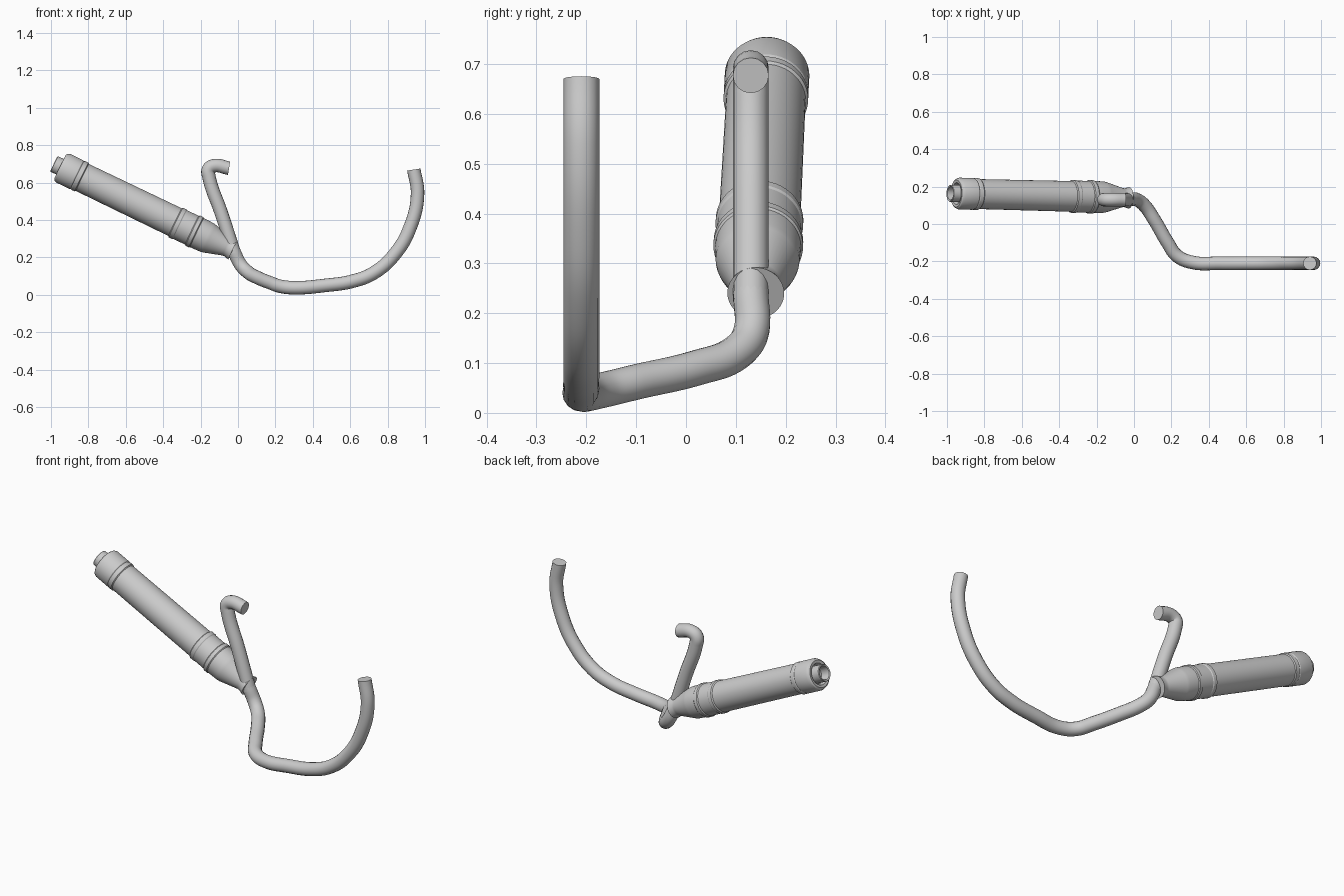
import bpy, bmesh, math
from mathutils import Vector

cube = bpy.data.objects.get("Cube")
if cube:
    bpy.data.objects.remove(cube, do_unlink=True)

metal = bpy.data.materials.new("light_grey_metal")
metal.use_nodes = True
GREY = (0.6, 0.6, 0.6, 1)
metal.diffuse_color = GREY
metal.node_tree.nodes["Principled BSDF"].inputs["Base Color"].default_value = GREY


def smooth(obj):
    bpy.ops.object.select_all(action='DESELECT')
    obj.select_set(True)
    bpy.context.view_layer.objects.active = obj
    bpy.ops.object.shade_smooth_by_angle(angle=math.radians(28))


def pipe(name, points, radius=0.036):
    """Round capped tube swept along a smooth path."""
    curve = bpy.data.curves.new(name, 'CURVE')
    curve.dimensions = '3D'
    curve.bevel_depth = radius
    curve.bevel_resolution = 6
    curve.resolution_u = 8
    curve.use_fill_caps = True
    spline = curve.splines.new('BEZIER')
    spline.bezier_points.add(len(points) - 1)
    for bp, co in zip(spline.bezier_points, points):
        bp.co = co
        bp.handle_left_type = bp.handle_right_type = 'AUTO'
    obj = bpy.data.objects.new(name, curve)
    bpy.context.collection.objects.link(obj)
    bpy.ops.object.select_all(action='DESELECT')
    obj.select_set(True)
    bpy.context.view_layer.objects.active = obj
    bpy.ops.object.convert(target='MESH')
    obj = bpy.context.object
    obj.data.materials.clear()
    obj.data.materials.append(metal)
    smooth(obj)


def lathe(name, profile, start, end, sides=48):
    """Revolve (distance, radius) pairs about the axis from start to end."""
    axis = (end - start).normalized()
    turn = axis.to_track_quat('Z', 'Y')
    bm = bmesh.new()
    rings = []
    for dist, r in profile:
        ring = []
        for i in range(sides):
            a = math.tau * i / sides
            ring.append(bm.verts.new(start + turn @ Vector((r * math.cos(a), r * math.sin(a), dist))))
        rings.append(ring)
    for a, b in zip(rings, rings[1:]):
        for i in range(sides):
            j = (i + 1) % sides
            bm.faces.new((a[i], a[j], b[j], b[i]))
    bm.faces.new(rings[0])
    bm.faces.new(rings[-1])
    bmesh.ops.recalc_face_normals(bm, faces=bm.faces)
    mesh = bpy.data.meshes.new(name)
    bm.to_mesh(mesh)
    bm.free()
    mesh.materials.append(metal)
    obj = bpy.data.objects.new(name, mesh)
    bpy.context.collection.objects.link(obj)
    smooth(obj)


# Front header: drops, sweeps back along the side, then crosses inward
pipe("front_header", [
    (0.94, -0.21, 0.67), (0.96, -0.21, 0.54), (0.92, -0.21, 0.36),
    (0.84, -0.21, 0.22), (0.73, -0.21, 0.12), (0.62, -0.21, 0.075),
    (0.46, -0.21, 0.05), (0.31, -0.205, 0.038), (0.23, -0.17, 0.045),
    (0.18, -0.1, 0.062), (0.11, 0.02, 0.09), (0.055, 0.1, 0.12),
    (0.015, 0.13, 0.16), (-0.025, 0.13, 0.24)])

# Rear header: rises straight and hooks forward at the top
pipe("rear_header", [
    (-0.02, 0.13, 0.225), (-0.09, 0.13, 0.44), (-0.155, 0.13, 0.63),
    (-0.158, 0.13, 0.67), (-0.13, 0.13, 0.69), (-0.048, 0.13, 0.677)])

tail = Vector((-0.949, 0.163, 0.684))
inlet = Vector((-0.027, 0.14, 0.24))

# Silencer body with end cap, two collars and a tapered flared inlet
lathe("silencer", [
    (0.02, 0.05), (0.0, 0.058), (-0.002, 0.072), (0.004, 0.08), (0.016, 0.085),
    (0.095, 0.085), (0.1, 0.082), (0.105, 0.085), (0.125, 0.085), (0.13, 0.08),
    (0.68, 0.082), (0.685, 0.088), (0.705, 0.088), (0.71, 0.085),
    (0.78, 0.085), (0.785, 0.09), (0.805, 0.09), (0.81, 0.086),
    (0.87, 0.084), (0.885, 0.081), (0.985, 0.051), (0.998, 0.05),
    (1.023, 0.057)], tail, inlet)

# Hollow outlet tip
lathe("outlet_tip", [
    (0.06, 0.046), (-0.036, 0.046), (-0.039, 0.043),
    (-0.036, 0.036), (0.015, 0.034)], tail, inlet)
